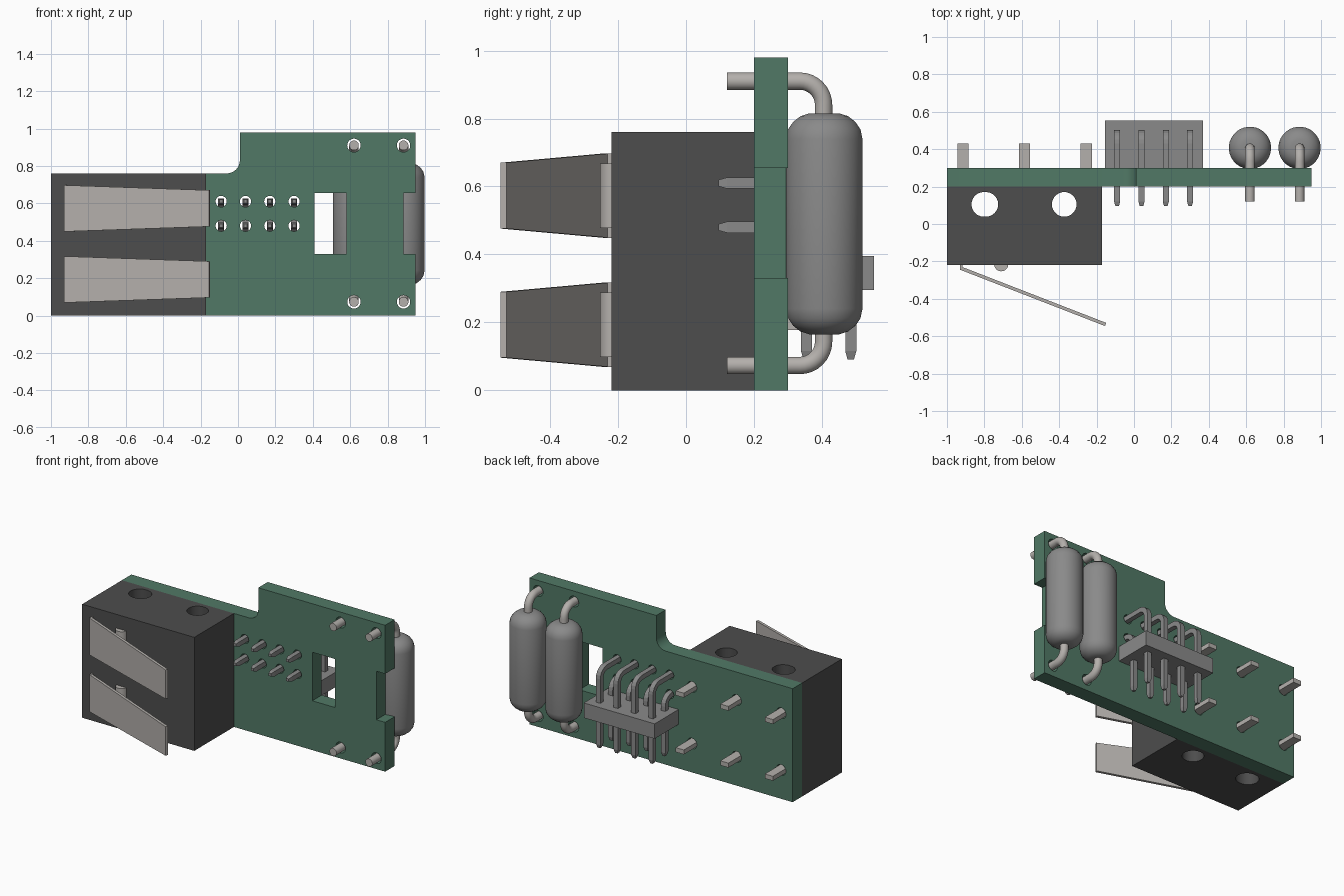
import bpy, bmesh, math
from mathutils import Vector, Matrix

if "Cube" in bpy.data.objects:
    bpy.data.objects.remove(bpy.data.objects["Cube"], do_unlink=True)


def material(name, rgb):
    lin = [((c / 255 + 0.055) / 1.055) ** 2.4 for c in rgb] + [1.0]
    m = bpy.data.materials.new(name)
    m.use_nodes = True
    m.diffuse_color = lin
    bsdf = next(n for n in m.node_tree.nodes if n.type == 'BSDF_PRINCIPLED')
    bsdf.inputs["Base Color"].default_value = lin
    return m


GREEN = material("board green", (81, 121, 102))
DARK = material("dark plastic", (77, 77, 77))
METAL = material("light metal", (180, 176, 172))
GREY = material("mid grey", (138, 138, 138))


def finish(name, bm, mat, smooth=False):
    bmesh.ops.remove_doubles(bm, verts=bm.verts, dist=0.0001)
    bmesh.ops.recalc_face_normals(bm, faces=bm.faces)
    mesh = bpy.data.meshes.new(name)
    bm.to_mesh(mesh)
    bm.free()
    mesh.materials.clear()
    mesh.materials.append(mat)
    ob = bpy.data.objects.new(name, mesh)
    bpy.context.collection.objects.link(ob)
    if smooth:
        bpy.ops.object.select_all(action='DESELECT')
        ob.select_set(True)
        bpy.context.view_layer.objects.active = ob
        bpy.ops.object.shade_smooth_by_angle(angle=math.radians(35))
    return ob


def arc(cx, cy, r, a0, a1, n):
    return [(cx + r * math.cos(math.radians(a0 + (a1 - a0) * i / n)),
             cy + r * math.sin(math.radians(a0 + (a1 - a0) * i / n))) for i in range(n + 1)]


def circle(cx, cy, r, n=20):
    return arc(cx, cy, r, 0, 360, n)[:-1]


def plate(name, loops, depth, matrix, mat):
    """Filled outline with holes, extruded symmetrically by depth."""
    cu = bpy.data.curves.new(name, 'CURVE')
    cu.dimensions, cu.fill_mode, cu.extrude = '2D', 'BOTH', depth / 2
    for pts in loops:
        s = cu.splines.new('POLY')
        s.points.add(len(pts) - 1)
        for p, (x, y) in zip(s.points, pts):
            p.co = (x, y, 0, 1)
        s.use_cyclic_u = True
    tmp = bpy.data.objects.new(name + "_outline", cu)
    bpy.context.collection.objects.link(tmp)
    bpy.context.view_layer.update()
    mesh = bpy.data.meshes.new_from_object(
        tmp.evaluated_get(bpy.context.evaluated_depsgraph_get()))
    bm = bmesh.new()
    bm.from_mesh(mesh)
    bm.transform(matrix)
    bpy.data.objects.remove(tmp)
    bpy.data.curves.remove(cu)
    bpy.data.meshes.remove(mesh)
    return finish(name, bm, mat, True)


def box(name, lo, hi, mat):
    bm = bmesh.new()
    bmesh.ops.create_cube(bm, size=1)
    for v in bm.verts:
        v.co = [(l + h) / 2 + c * (h - l) for c, l, h in zip(v.co, lo, hi)]
    return finish(name, bm, mat)


def sweep(name, x, path, radii, sides, mat, smooth):
    """Sweep a regular section along a path in the y-z plane."""
    bm = bmesh.new()
    pts = [Vector((x, y, z)) for y, z in path]
    side, rings = Vector((1, 0, 0)), []
    for i, p in enumerate(pts):
        t = (pts[min(i + 1, len(pts) - 1)] - pts[max(i - 1, 0)]).normalized()
        up = t.cross(side)
        ring = []
        for k in range(sides):
            a = 2 * math.pi * (k + 0.5) / sides
            ring.append(bm.verts.new(p + radii[i] * (side * math.cos(a) + up * math.sin(a))))
        rings.append(ring)
    for a, b in zip(rings, rings[1:]):
        for k in range(sides):
            j = (k + 1) % sides
            bm.faces.new((a[k], a[j], b[j], b[k]))
    bm.faces.new(rings[0])
    bm.faces.new(rings[-1])
    return finish(name, bm, mat, smooth)


SWITCH_Z = (0.193, 0.573)
SWITCH_PIN_X = (-0.915, -0.585, -0.255)
HEADER_X = (-0.09, 0.04, 0.17, 0.30)
HEADER_ROWS = ((0.61, 0.485), (0.48, 0.355))
BARREL_X = (0.62, 0.885)
LEAD_Z = (0.073, 0.91)

# Circuit board with filleted step, edge notch, slot and drilled holes
outline = [(-1, 0), (0.95, 0), (0.95, 0.33), (0.885, 0.33), (0.885, 0.655), (0.95, 0.655),
           (0.95, 0.98), (0.01, 0.98)] + arc(-0.06, 0.83, 0.07, 0, -90, 8) + [(-1, 0.76)]
loops = [outline, [(0.41, 0.33), (0.58, 0.33), (0.58, 0.655), (0.41, 0.655)]]
loops += [circle(x, z, 0.036) for x in BARREL_X for z in LEAD_Z]
loops += [circle(x, z, 0.03) for x in HEADER_X for z, _ in HEADER_ROWS]
loops += [circle(x, z, 0.036) for x in SWITCH_PIN_X for z in SWITCH_Z]
plate("circuit_board", loops, 0.1,
      Matrix.Translation((0, 0.25, 0)) @ Matrix.Rotation(math.pi / 2, 4, 'X'), GREEN)

# Switch body with one slotted and one round mounting hole
slot = arc(-0.792, 0.105, 0.066, -90, 90, 12) + arc(-0.803, 0.105, 0.066, 90, 270, 12)
plate("switch_body", [[(-1, -0.22), (-0.17, -0.22), (-0.17, 0.2), (-1, 0.2)],
                      slot, circle(-0.373, 0.105, 0.066, 28)],
      0.76, Matrix.Translation((0, 0, 0.38)), DARK)

for n, zc in enumerate(SWITCH_Z, 1):
    # Tapered sloping lever and its hinge lip
    bm = bmesh.new()
    bmesh.ops.create_cube(bm, size=1)
    for v in bm.verts:
        right = v.co.x > 0
        x, y, h = (-0.152, -0.537, 0.097) if right else (-0.927, -0.236, 0.124)
        off = 0.009 if v.co.y > 0 else -0.009
        v.co = (x + off * 0.36, y + off * 0.93, zc + (h if v.co.z > 0 else -h))
    finish(f"lever_{n}", bm, METAL)
    box(f"lever_hinge_{n}", (-0.93, -0.24, zc - 0.124), (-0.916, -0.22, zc + 0.124), METAL)

    # Rounded push button under the lever
    plate(f"push_button_{n}", [arc(-0.71, -0.215, 0.038, 180, 360, 12)], 0.19,
          Matrix.Translation((0, 0, zc)), METAL)

    # Flat solder pins
    for k, x in enumerate(SWITCH_PIN_X, 1):
        box(f"switch_pin_{n}_{k}", (x - 0.03, 0.195, zc - 0.015),
            (x + 0.03, 0.43, zc + 0.015), METAL)

# Right-angle header: plastic bar and bent square pins
box("header_bar", (-0.155, 0.3, 0.295), (0.37, 0.553, 0.395), GREY)
for r, (z, y) in enumerate(HEADER_ROWS, 1):
    bend = arc(y - 0.055, z - 0.055, 0.055, 90, 0, 5)
    path = [(0.095, z), (0.12, z)] + bend + [(y, 0.115), (y, 0.09)]
    radii = [0.013] + [0.023] * (len(path) - 2) + [0.013]
    for k, x in enumerate(HEADER_X, 1):
        sweep(f"header_pin_{r}_{k}", x, path, radii, 4, GREY, False)

# Upright barrel components with bent round leads
quarter = [(0.815, 0.045), (0.807, 0.07), (0.79, 0.092), (0.768, 0.107), (0.74, 0.113)]
profile = quarter + [(0.98 - z, r) for z, r in reversed(quarter)]
for n, x in enumerate(BARREL_X, 1):
    sweep(f"barrel_{n}", x, [(0.407, z) for z, _ in profile],
          [r for _, r in profile], 32, GREY, True)
    top = [(0.12, 0.91)] + arc(0.335, 0.84, 0.07, 90, 0, 8) + [(0.405, 0.80)]
    bottom = [(y, LEAD_Z[0] + LEAD_Z[1] - z) for y, z in top]
    for label, path in (("upper", top), ("lower", bottom)):
        sweep(f"barrel_lead_{label}_{n}", x, path, [0.026] * len(path), 16, METAL, True)
